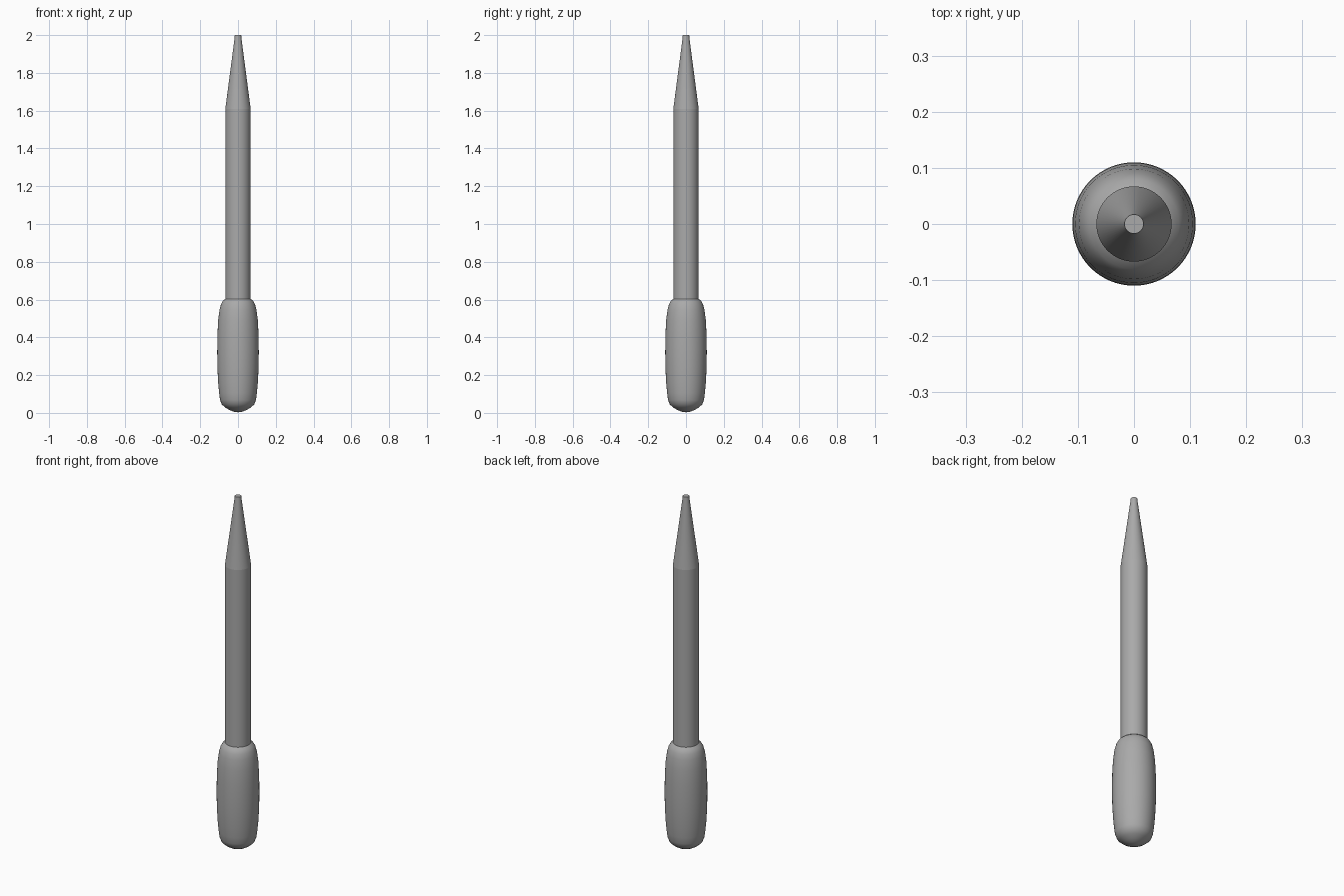
import bpy
import bmesh
import math

cube = bpy.data.objects.get("Cube")
if cube:
    bpy.data.objects.remove(cube, do_unlink=True)

# Single grey finish
grey = bpy.data.materials.new("matte_grey")
grey.use_nodes = True
colour = (0.4, 0.4, 0.4, 1)
grey.diffuse_color = colour
grey.node_tree.nodes["Principled BSDF"].inputs["Base Color"].default_value = colour


def lathe(name, profile, sides=64):
    """Spin (radius, height) points around z into a smooth solid."""
    bm = bmesh.new()
    verts = [bm.verts.new((r, 0, z)) for r, z in profile]
    edges = [bm.edges.new(pair) for pair in zip(verts, verts[1:])]
    bmesh.ops.spin(bm, geom=verts + edges, cent=(0, 0, 0), axis=(0, 0, 1),
                   angle=math.tau, steps=sides)
    bmesh.ops.remove_doubles(bm, verts=bm.verts, dist=0.0001)
    bmesh.ops.recalc_face_normals(bm, faces=bm.faces)
    mesh = bpy.data.meshes.new(name)
    bm.to_mesh(mesh)
    bm.free()
    mesh.materials.append(grey)
    obj = bpy.data.objects.new(name, mesh)
    bpy.context.collection.objects.link(obj)
    bpy.ops.object.select_all(action="DESELECT")
    obj.select_set(True)
    bpy.context.view_layer.objects.active = obj
    bpy.ops.object.shade_smooth_by_angle(angle=math.radians(35))


# Rounded grip with a blunt bottom
lathe("bulb", [(0, 0.003), (0.022, 0.006), (0.045, 0.015), (0.068, 0.029),
               (0.086, 0.045), (0.095, 0.068), (0.1, 0.105), (0.105, 0.16),
               (0.109, 0.24), (0.11, 0.32), (0.109, 0.41), (0.105, 0.49),
               (0.098, 0.545), (0.09, 0.575), (0.08, 0.593), (0.067, 0.604),
               (0, 0.604)])

# Straight tube
lathe("shaft", [(0, 0.59), (0.067, 0.59), (0.067, 1.61), (0, 1.61)])

# Tapered end with a flat cap
lathe("tip", [(0, 1.61), (0.067, 1.61), (0.018, 1.985), (0.017, 2), (0, 2)])
